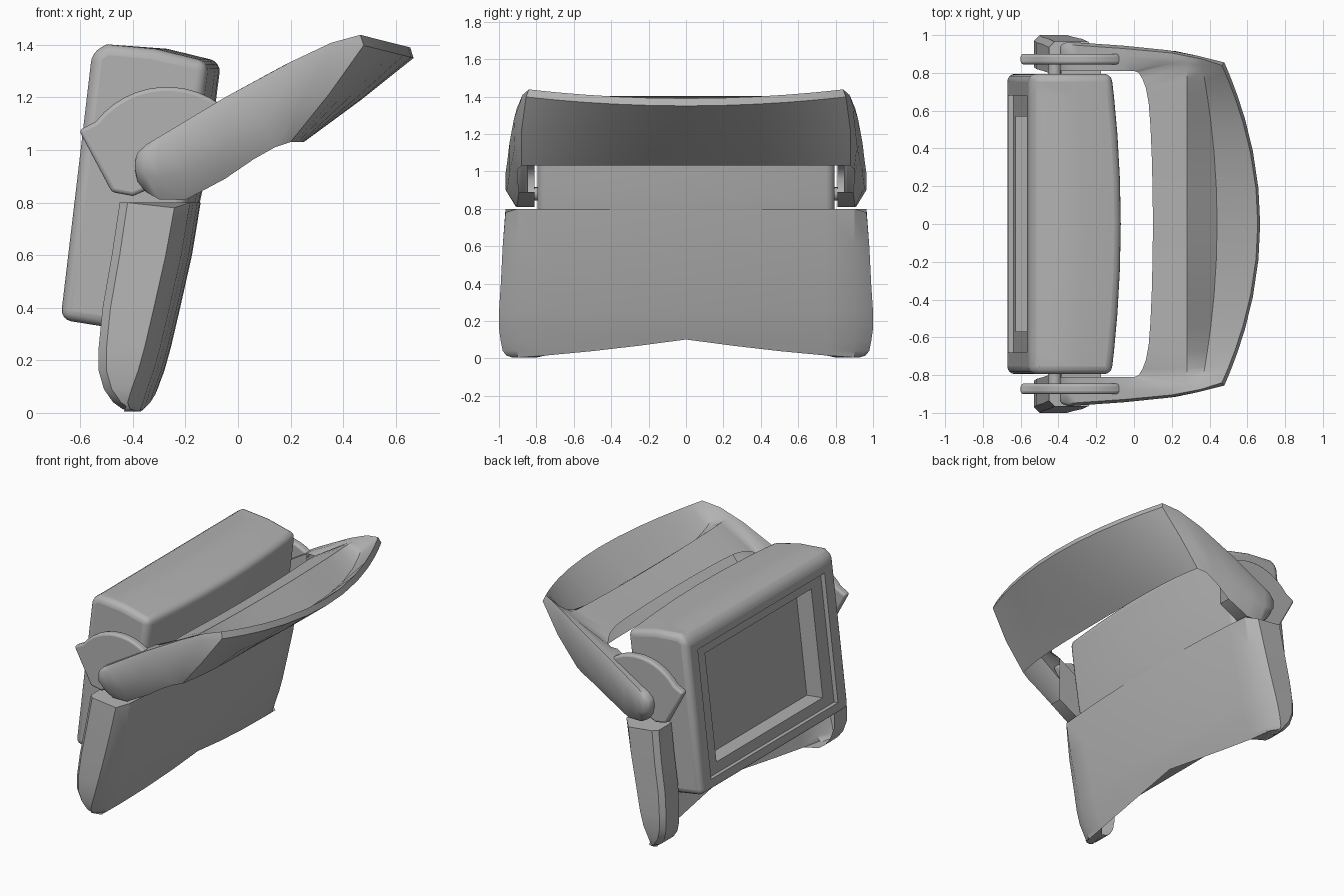
import bpy, bmesh, math

cube = bpy.data.objects.get("Cube")
if cube:
    bpy.data.objects.remove(cube)

grey = bpy.data.materials.new("neutral grey")
grey.use_nodes = True
colour = (0.45, 0.45, 0.45, 1)
grey.diffuse_color = colour
grey.node_tree.nodes["Principled BSDF"].inputs["Base Color"].default_value = colour


def loft(name, rows, skip=None, caps=None):
    """Skin rings of points; skip leaves strips open, caps lists point runs to fill at both ends."""
    bm = bmesh.new()
    rings = [[bm.verts.new(p) for p in row] for row in rows]
    count = len(rings[0])
    for a, b in zip(rings, rings[1:]):
        for i in range(count):
            if skip and skip(i, a, b):
                continue
            j = (i + 1) % count
            bm.faces.new((a[i], a[j], b[j], b[i]))
    for ring in (rings[0], rings[-1]):
        for run in caps or [range(count)]:
            bm.faces.new([ring[i] for i in run])
    bmesh.ops.recalc_face_normals(bm, faces=bm.faces)
    mesh = bpy.data.meshes.new(name)
    bm.to_mesh(mesh)
    bm.free()
    mesh.materials.append(grey)
    obj = bpy.data.objects.new(name, mesh)
    bpy.context.collection.objects.link(obj)
    return obj


def bevel(obj, width, segments=3, angle=40):
    mod = obj.modifiers.new("Bevel", 'BEVEL')
    mod.width = width
    mod.segments = segments
    mod.limit_method = 'ANGLE'
    mod.angle_limit = math.radians(angle)


def smooth(obj, angle=35):
    bpy.ops.object.select_all(action='DESELECT')
    obj.select_set(True)
    bpy.context.view_layer.objects.active = obj
    bpy.ops.object.shade_smooth_by_angle(angle=math.radians(angle))


def mirrored(rows):
    """Continue rows that end on the centre plane onto the other side."""
    return rows + [[(x, -y, z) for x, y, z in row] for row in rows[-2::-1]]


# Main housing: side profile swept across, front bowed outwards
back = [(-0.52, 0.33), (-0.675, 0.355), (-0.615, 0.86), (-0.555, 1.37), (-0.5, 1.402)]
front = [(-0.27, 1.385), (-0.065, 1.335), (-0.095, 1.1), (-0.13, 0.87), (-0.145, 0.802),
         (-0.19, 0.6), (-0.25, 0.34), (-0.27, 0.29)]
rows = []
for s in (1, 0.85, 0.6, 0.3, 0):
    bow = 0.05 * s * s
    rows.append([(x, 0.795 * s, z) for x, z in back] +
                [(x - bow, 0.795 * s, z) for x, z in front])
housing = loft("main_housing", mirrored(rows))
bevel(housing, 0.04, 4)

# Stepped recess in the back of the housing
for label, width, height, depth in (("lip", 0.68, 0.43, 0.03), ("well", 0.57, 0.36, 0.15)):
    rows = [[(x, sy * width, sz * height) for sy, sz in ((-1, -1), (1, -1), (1, 1), (-1, 1))]
            for x in (-0.2, depth)]
    cutter = loft(label + "_cutter", rows)
    cutter.location = (-0.615, 0, 0.855)
    cutter.rotation_euler.y = 0.12
    cutter.hide_render = True
    cutter.hide_set(True)
    cut = housing.modifiers.new(label, 'BOOLEAN')
    cut.object = cutter
    cut.solver = 'EXACT'
smooth(housing)

# Lower cover: an open sheet, front plate wrapping into two side panels
levels = [  # height, back edge, front edge, outer width
    (0.005, -0.4, -0.335, 0.93), (0.015, -0.44, -0.33, 0.96), (0.04, -0.475, -0.32, 0.98),
    (0.09, -0.51, -0.305, 0.99), (0.16, -0.53, -0.28, 1.0), (0.25, -0.53, -0.255, 1.0),
    (0.4, -0.515, -0.22, 0.99), (0.6, -0.48, -0.175, 0.98), (0.8, -0.45, -0.142, 0.965)]
rows = []
for z, xb, xf, w in levels:
    plate = []
    for y in (0.9, 0.75, 0.5, 0.25, 0, -0.25, -0.5, -0.75, -0.9):
        height = max(z, 0.1 * (1 - abs(y)) ** 1.4 + 0.2 * z)
        x = max(xf, -0.335 + 0.33 * height) if z < 0.15 else xf
        plate.append((x - 0.05 * y * y, y, height))
    dip = -0.02 if z == 0.8 else 0
    side = [(xb, max(w - 0.17, 0.8), z), (xb, w - 0.03, z), (xb + 0.03, w, z), (xf - 0.1, w, z + dip)]
    rows.append(side + plate + [(x, -y, zz) for x, y, zz in reversed(side)])
total = len(rows[0])
cover = loft("lower_cover", rows, skip=lambda i, a, b: i == total - 1,
             caps=[range(6), range(total - 6, total)])
smooth(cover, 30)

# Raised visor: two flat-sided arms joined by a scooped, bowed front, open beneath
rows = []
for x, zb, zt, tuck in ((-0.392, 0.92, 0.96, 0.03), (-0.382, 0.88, 0.99, 0.015), (-0.35, 0.84, 1.02, 0),
                        (-0.3, 0.812, 1.05, 0), (-0.2, 0.81, 1.11, 0), (-0.05, 0.89, 1.2, 0)):
    w = 0.94 - 0.07 * x - tuck
    h = zt - zb
    rows.append([(x, 0.81, zb), (x, w - 0.05, zb), (x, w, zb + 0.35 * h), (x, w, zb + 0.85 * h),
                 (x, w - 0.015, zt), (x, 0.89, zt), (x, 0.86, zt), (x, 0.81, zt)])
# Shoulders, where the arms turn into the front
rows.append([(0, 0.81, 0.93), (0.06, 0.9, 0.965), (0.11, 0.925, 1.08), (0.18, 0.92, 1.28),
             (0.2, 0.905, 1.335), (0.18, 0.88, 1.325), (0.15, 0.855, 1.305), (-0.005, 0.81, 1.2)])
rows.append([(0.015, 0.81, 0.95), (0.14, 0.9, 1.01), (0.22, 0.915, 1.14), (0.34, 0.89, 1.36),
             (0.355, 0.875, 1.408), (0.3, 0.865, 1.38), (0.24, 0.855, 1.345), (0.01, 0.808, 1.205)])
for s in (1, 0.96, 0.9, 0.8, 0.65, 0.45, 0.22, 0):
    q = s * s
    inner_x = 0.1 - 0.03 * q - 0.045 * s ** 12
    low = (0.25 - 0.05 * s ** 4, 0.88 * s, 1.03)
    x, y, z = 0.655 - 0.19 * q, 0.84 * s, 1.39 + 0.048 * q
    rows.append([(inner_x, 0.8 * s, 1.03 - 0.07 * s ** 12), low,
                 ((low[0] + x) / 2 + 0.015, 0.88 * s, (low[2] + z) / 2 - 0.02),
                 (x + 0.013, y + 0.015 * s, z - 0.04), (x, y, z),
                 (0.44 - 0.08 * q, 0.84 * s, 1.22 + 0.17 * s ** 6),
                 (0.28, 0.85 * s, 1.345 + 0.02 * q), (inner_x, 0.8 * s, 1.26 - 0.05 * s ** 12)])
visor = loft("visor", mirrored(rows),
             skip=lambda i, a, b: i in (0, 7) and min(a[7].co.x, b[7].co.x) > -0.06)
smooth(visor, 42)

# Hinge plates and pins on both sides
fan = [(-0.27 + 0.345 * math.cos(math.radians(a)), 0.895 + 0.345 * math.sin(math.radians(a)))
       for a in range(54, 144, 8)]
fan += [(-0.605, 1.075), (-0.48, 0.84), (-0.4, 0.825), (-0.27, 0.88)]
for side, label in ((1, "left"), (-1, "right")):
    plate = loft(label + "_hinge_plate", [[(x, side * y, z) for x, z in fan] for y in (0.845, 0.9)])
    bevel(plate, 0.015)
    smooth(plate)
    circle = [(0.035 * math.cos(math.tau * i / 16), 0.035 * math.sin(math.tau * i / 16))
              for i in range(16)]
    pin = loft(label + "_hinge_pin", [[(cx - 0.42, side * y, cz + 0.88) for cx, cz in circle]
                                      for y in (0.78, 0.87)])
    smooth(pin)
